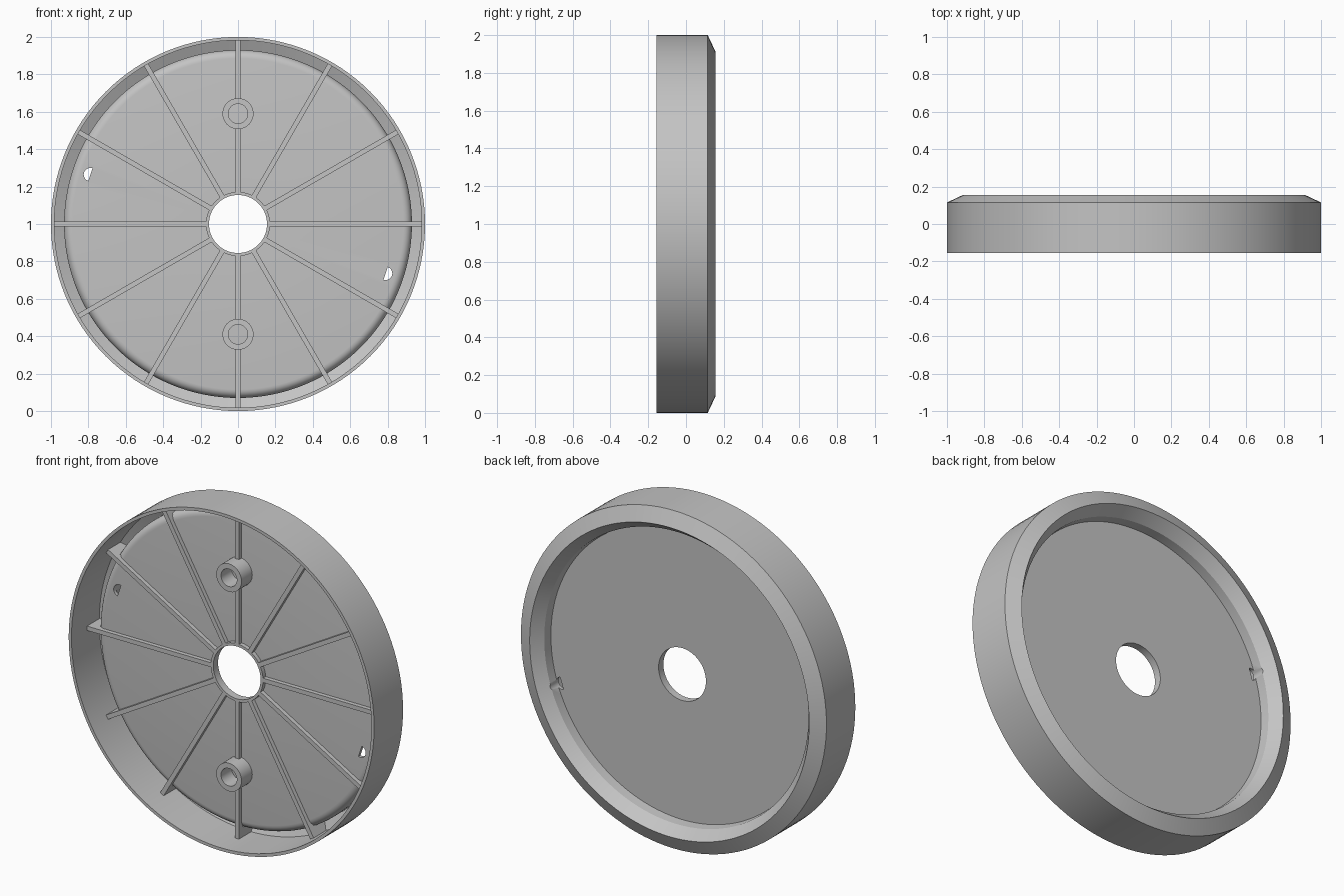
import bpy, bmesh, math
from mathutils import Matrix, Vector

if "Cube" in bpy.data.objects:
    bpy.data.objects.remove(bpy.data.objects["Cube"])

grey = bpy.data.materials.new("plain grey")
grey.diffuse_color = (0.55, 0.55, 0.55, 1)
grey.use_nodes = True
grey.node_tree.nodes["Principled BSDF"].inputs["Base Color"].default_value = grey.diffuse_color


def finish(bm, name):
    bmesh.ops.recalc_face_normals(bm, faces=bm.faces[:])
    me = bpy.data.meshes.new(name)
    bm.to_mesh(me)
    bm.free()
    me.materials.append(grey)
    ob = bpy.data.objects.new(name, me)
    bpy.context.collection.objects.link(ob)
    return ob


def activate(ob):
    bpy.ops.object.select_all(action='DESELECT')
    ob.select_set(True)
    bpy.context.view_layer.objects.active = ob


def smooth(ob):
    activate(ob)
    bpy.ops.object.shade_smooth_by_angle(angle=math.radians(30))


def revolve(name, profile, centre_z, steps):
    """Turn a closed (radius, y) profile about a front-to-back axis."""
    bm = bmesh.new()
    rings = []
    for i in range(steps):
        a = 2 * math.pi * i / steps
        rings.append([bm.verts.new((r * math.cos(a), y, centre_z + r * math.sin(a)))
                      for r, y in profile])
    n = len(profile)
    for i in range(steps):
        p, q = rings[i], rings[(i + 1) % steps]
        for j in range(n):
            k = (j + 1) % n
            bm.faces.new((p[j], p[k], q[k], q[j]))
    return finish(bm, name)


def extrude_outline(name, points, offset, matrix):
    """Extrude a flat outline by an offset and place it."""
    bm = bmesh.new()
    face = bm.faces.new([bm.verts.new(p) for p in points])
    new = bmesh.ops.extrude_face_region(bm, geom=[face])["geom"]
    bmesh.ops.translate(bm, vec=offset,
                        verts=[v for v in new if isinstance(v, bmesh.types.BMVert)])
    bmesh.ops.transform(bm, matrix=matrix, verts=bm.verts[:])
    return finish(bm, name)


CENTRE = Matrix.Translation((0, 0, 1))


def around(angle):
    return CENTRE @ Matrix.Rotation(-angle, 4, 'Y')


# Shell: rim, chamfer, recessed plate with rounded edge, hub ring
fillet = [(0.885 + 0.045 * math.sin(t * math.pi / 12), 0.06 - 0.045 * math.cos(t * math.pi / 12))
          for t in range(7)]
profile = [(0.155, -0.01), (0.171, -0.01), (0.171, 0.015)] + fillet + [
    (0.93, 0.13), (0.982, 0.105), (0.982, -0.155), (1.0, -0.155), (1.0, 0.115),
    (0.915, 0.155), (0.865, 0.09), (0.86, 0.035), (0.155, 0.035)]
shell = revolve("shell", profile, 1, 128)

# Two half-round drain holes beside the plate edge
for angle in (math.radians(161.5), math.radians(-18.5)):
    pts = [(0.832 + 0.036 * math.cos(t), -0.1, 0.036 * math.sin(t))
           for t in (math.pi * (i / 10 - 0.5) for i in range(11))]
    cutter = extrude_outline("hole_cutter", pts, Vector((0, 0.4, 0)), around(angle))
    cutter.hide_render = True
    mod = shell.modifiers.new("hole", 'BOOLEAN')
    mod.object = cutter
    mod.solver = 'EXACT'
    activate(shell)
    bpy.ops.object.modifier_apply(modifier=mod.name)
    bpy.data.objects.remove(cutter)
smooth(shell)

# Twelve radial ribs, the upright pair split by the bosses
W = 0.026
FRONT = -0.01
for i in range(12):
    upright = i in (3, 9)
    start = 0.665 if upright else 0.163
    pts = [(start, FRONT), (0.985, FRONT), (0.985, 0.108), (0.925, 0.135),
           (0.925, 0.03), (start, 0.03)]
    spans = [pts]
    if upright:
        spans.append([(0.163, FRONT), (0.515, FRONT), (0.515, 0.03), (0.163, 0.03)])
    for span in spans:
        extrude_outline("rib", [(r, y, -W / 2) for r, y in span],
                        Vector((0, 0, W)), around(i * math.pi / 6))

# Screw bosses
for z in (1.59, 0.41):
    smooth(revolve("screw_boss", [(0.052, -0.085), (0.083, -0.085),
                                  (0.083, 0.02), (0.052, 0.02)], z, 40))
